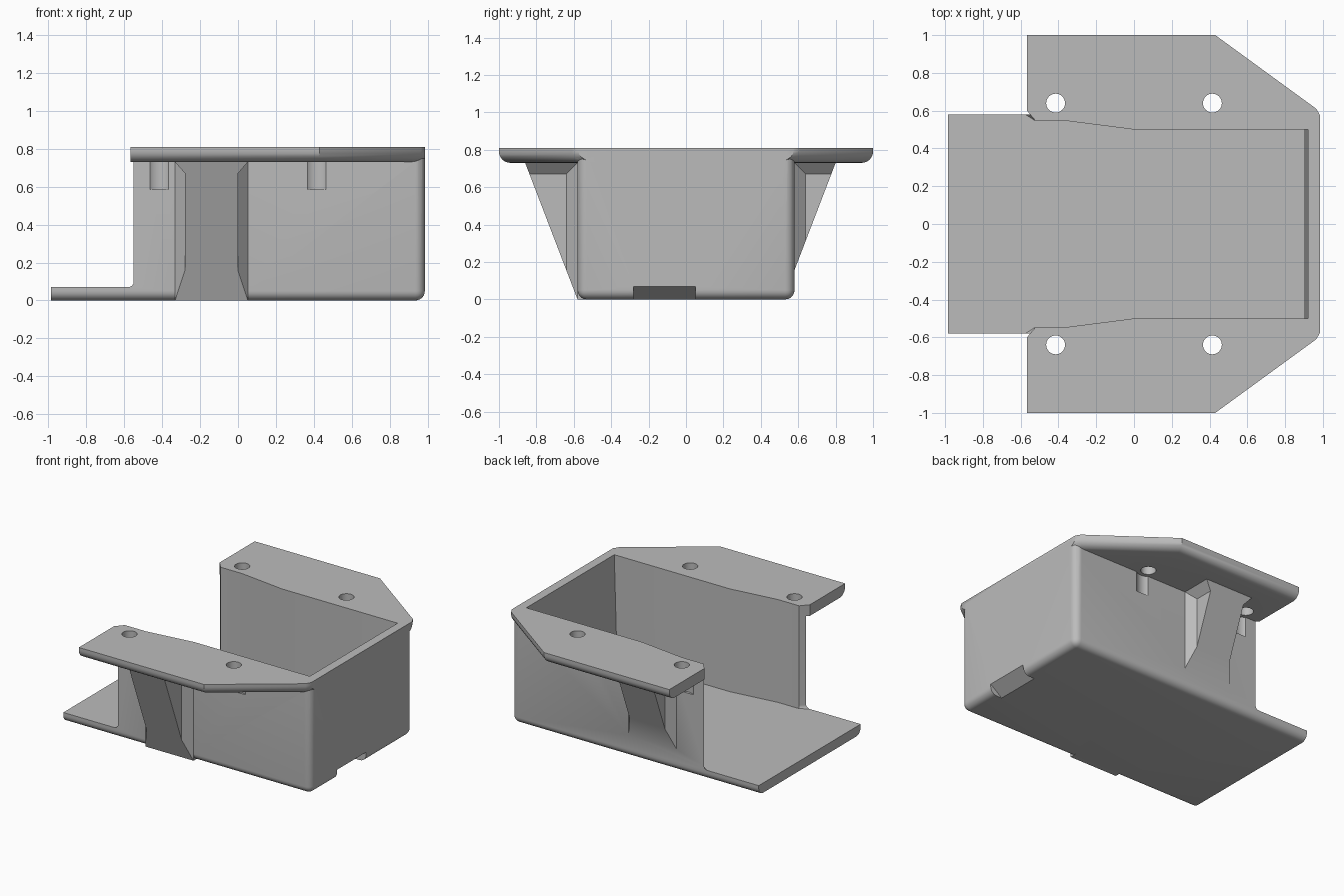
import bpy
import bmesh
from math import radians
from mathutils import Vector

cube = bpy.data.objects.get("Cube")
if cube:
    bpy.data.objects.remove(cube, do_unlink=True)

END, WALL, FLOOR, UNDER, TOP = 0.985, 0.58, 0.07, 0.73, 0.81
MOUTH = -0.567

grey = bpy.data.materials.new("plain_grey")
grey.use_nodes = True
grey.diffuse_color = (0.5, 0.5, 0.5, 1)
grey.node_tree.nodes["Principled BSDF"].inputs["Base Color"].default_value = (0.5, 0.5, 0.5, 1)


def finish(name, bm):
    bmesh.ops.recalc_face_normals(bm, faces=bm.faces)
    mesh = bpy.data.meshes.new(name)
    bm.to_mesh(mesh)
    bm.free()
    mesh.materials.append(grey)
    obj = bpy.data.objects.new(name, mesh)
    bpy.context.collection.objects.link(obj)
    return obj


def prism(outline, z0, z1, top=None):
    """Closed prism between two outlines with equal point counts."""
    bm = bmesh.new()
    low = [bm.verts.new((x, y, z0)) for x, y in outline]
    high = [bm.verts.new((x, y, z1)) for x, y in top or outline]
    bm.faces.new(low)
    bm.faces.new(high)
    for i in range(len(low)):
        j = (i + 1) % len(low)
        bm.faces.new((low[i], low[j], high[j], high[i]))
    bmesh.ops.recalc_face_normals(bm, faces=bm.faces)
    return bm


def round_edges(bm, rule, radius, segments=6):
    edges = [e for e in bm.edges if rule(*(v.co for v in e.verts))]
    bmesh.ops.bevel(bm, geom=edges, offset=radius, segments=segments,
                    profile=0.5, affect='EDGES')


def mirrored(half):
    return half + [(x, -y) for x, y in reversed(half)]


def cylinder(name, x, y, radius, z0, z1):
    bm = bmesh.new()
    bmesh.ops.create_cone(bm, cap_ends=True, segments=32, radius1=radius, radius2=radius, depth=z1 - z0)
    bmesh.ops.translate(bm, verts=bm.verts, vec=(x, y, (z0 + z1) / 2))
    return finish(name, bm)


def combine(target, tool, operation):
    mod = target.modifiers.new(operation.lower(), 'BOOLEAN')
    mod.operation, mod.solver, mod.object = operation, 'EXACT', tool
    bpy.context.view_layer.objects.active = target
    bpy.ops.object.modifier_apply(modifier=mod.name)
    bpy.data.objects.remove(tool, do_unlink=True)


# Tray block with rounded lower sides and closed end
bm = prism(mirrored([(-END, WALL), (END, WALL)]), 0, 0.79)


def tray_edge(a, b):
    low = a.z < 0.01 and b.z < 0.01 and max(a.x, b.x) > 0
    upright = abs(a.z - b.z) > 0.1 and a.x > 0
    return low or upright


round_edges(bm, tray_edge, 0.05)
tray = finish("tray_bracket", bm)

# Mounting flange, rounded under its outer edges
bm = prism(mirrored([(MOUTH, 1), (0.43, 1), (0.965, 0.61), (END, 0.575)]), UNDER, TOP)
round_edges(bm, lambda a, b: max(a.z, b.z) < UNDER + 0.01
            and abs(a.y + b.y) > 0.1, 0.06)
combine(tray, finish("flange", bm), 'UNION')

# Sloping ribs with chamfered roots, one on each side
MID, HALF, FLARE = -0.14, 0.14, 0.052


def rib(side, reach):
    def plan(points):
        return [(MID + x, side * y) for x, y in points + [(-x, y) for x, y in reversed(points)]]
    wide = HALF + FLARE
    post = prism(plan([(-wide, 0.53), (-wide, WALL), (-HALF, 0.64), (-HALF, 1)]), 0, 0.76)
    narrow = [(-HALF, 0.53), (-HALF, 1)]
    gusset = prism(plan(narrow), 0.67, UNDER + 0.02,
                   plan([(x - FLARE * 4 / 3, y) for x, y in narrow]))
    for name, part in (("rib_post", post), ("rib_gusset", gusset)):
        cut = bmesh.ops.bisect_plane(
            part, geom=part.verts[:] + part.edges[:] + part.faces[:],
            plane_co=Vector((0, side * reach, UNDER)),
            plane_no=Vector((0, side * 0.73, -0.28)), clear_outer=True)
        rim = [g for g in cut["geom_cut"] if isinstance(g, bmesh.types.BMEdge)]
        bmesh.ops.contextual_create(part, geom=rim)
        combine(tray, finish(name, part), 'UNION')


rib(-1, 0.86)
rib(1, 0.80)

# Hollow the tray and open its end, leaving a small fillet on the floor
half = [(-1.2, 1.2), (MOUTH, 1.2), (MOUTH, 0.6), (-0.52, 0.545),
        (-0.35, 0.545), (0, 0.5), (0.9, 0.5)]
upper = half[:-1] + [(0.925, 0.5)]
bm = prism(mirrored(half), FLOOR, 0.95, mirrored(upper))
round_edges(bm, lambda a, b: max(a.z, b.z) < FLOOR + 0.01
            and max(a.x, b.x) < -0.5 and min(a.x, b.x) > -0.6
            and a.y * b.y > 0, 0.025, 4)
combine(tray, finish("hollow", bm), 'DIFFERENCE')

# Screw holes and clearance grooves in the walls beneath them
for x in (-0.415, 0.415):
    for y in (-0.64, 0.64):
        combine(tray, cylinder("screw_hole", x, y, 0.05, 0.7, 0.9), 'DIFFERENCE')
        combine(tray, cylinder("groove", x, y, 0.078, 0.585, UNDER), 'DIFFERENCE')

# Slanted notch under the closed end
inner, outer = [(0.89, 0.05), (1.1, 0.05), (1.1, -0.28), (0.89, -0.28)], END
bm = prism(inner, -0.001, FLOOR, [(max(x, outer), y) for x, y in inner])
combine(tray, finish("notch", bm), 'DIFFERENCE')

# Smooth the rounds, keep hard corners
bpy.ops.object.select_all(action='DESELECT')
tray.select_set(True)
bpy.context.view_layer.objects.active = tray
bpy.ops.object.shade_smooth_by_angle(angle=radians(30))
